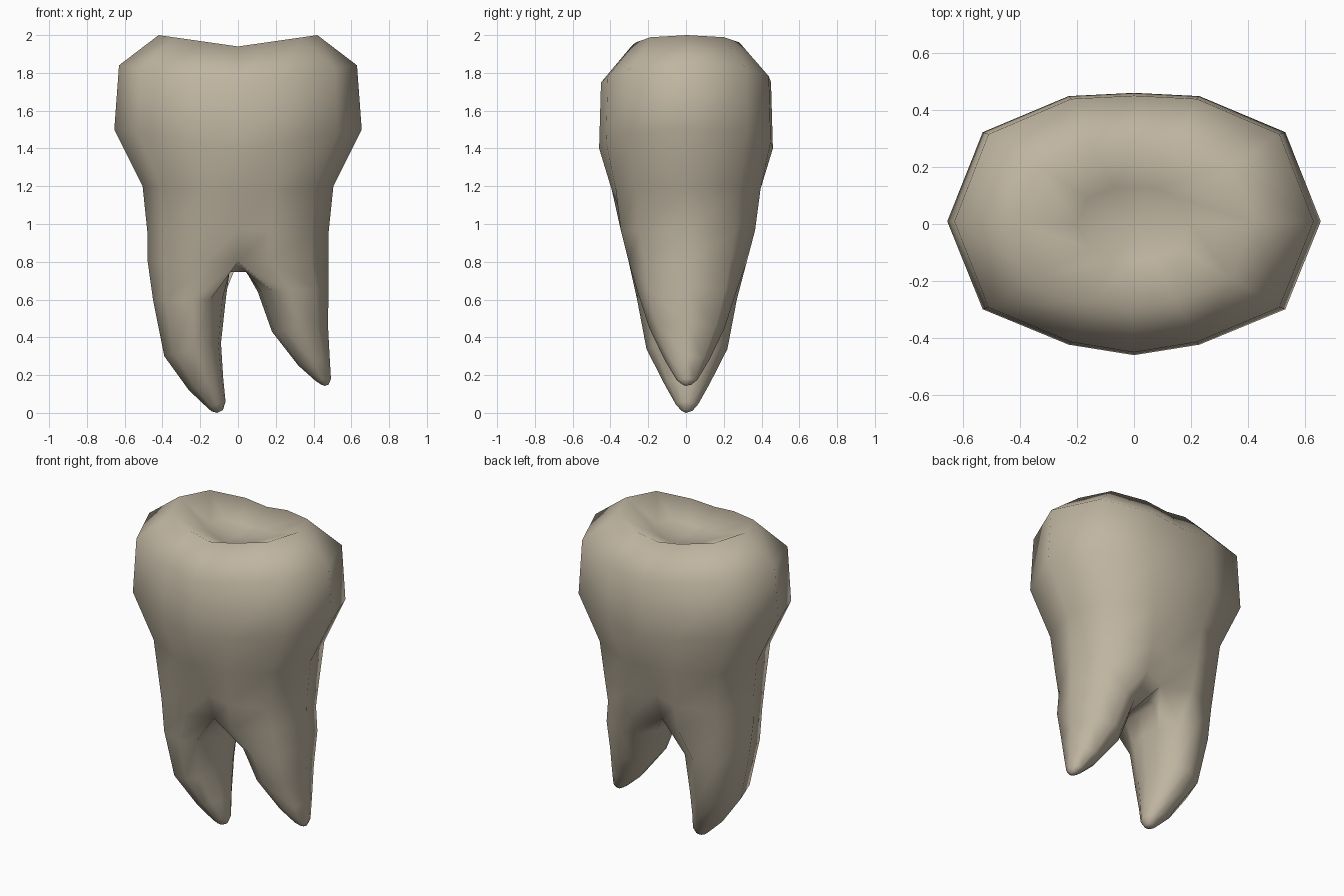
import bpy, bmesh, math

if "Cube" in bpy.data.objects:
    bpy.data.objects.remove(bpy.data.objects["Cube"])

enamel = bpy.data.materials.new("ivory enamel")
enamel.diffuse_color = (0.52, 0.46, 0.355, 1)
enamel.use_nodes = True
enamel.node_tree.nodes["Principled BSDF"].inputs["Base Color"].default_value = enamel.diffuse_color

bm = bmesh.new()

# Twelve-sided outline, starting front middle and running round the left side
OUTLINE = [(0, -1), (-.35, -.92), (-.81, -.65), (-1, .02), (-.81, .70), (-.35, .975),
           (0, 1), (.35, .975), (.81, .70), (1, .02), (.81, -.65), (.35, -.92)]


def ring(rx, ry, z_side, z_mid, pinch=1.0, cx=0.0):
    """Body ring; z runs from z_mid (front/back) to z_side, pinch pulls the middle in."""
    out = []
    for fx, fy in OUTLINE:
        y = ry * fy * (pinch if fx == 0 else 1)
        z = z_mid + (z_side - z_mid) * abs(fx)
        out.append(bm.verts.new((cx + rx * fx, y, z)))
    return out


def bridge(a, b):
    n = len(a)
    for i in range(n):
        j = (i + 1) % n
        bm.faces.new((a[i], a[j], b[j], b[i]))


def fan(loop, tip):
    for i in range(len(loop)):
        bm.faces.new((loop[i], loop[(i + 1) % len(loop)], tip))


# Crown and neck, from the chewing pit down to where the roots part
body = [ring(.20, .13, 1.90, 1.87),
        ring(.42, .29, 2.00, 1.94),
        ring(.63, .45, 1.84, 1.75),
        ring(.655, .46, 1.50, 1.40),
        ring(.505, .405, 1.20, 1.18, .97),
        ring(.48, .375, .96, .97, .80)]
fan(body[0], bm.verts.new((0, 0, 1.855)))
for a, b in zip(body, body[1:]):
    bridge(a, b)

# Lower body ring dips to the fork at the front and back middle
fork = ring(.478, .33, .80, .80, .74)
bridge(body[-1], fork)

# Saddle between the roots
saddle = {s: [bm.verts.new((s * .045, y, .745)) for y in (.13, 0, -.13)] for s in (-1, 1)}
for i in range(2):
    bm.faces.new((saddle[-1][i], saddle[-1][i + 1], saddle[1][i + 1], saddle[1][i]))
bm.faces.new((fork[0], saddle[-1][2], saddle[1][2]))
bm.faces.new((fork[6], saddle[-1][0], saddle[1][0]))

ANGLES = [125, 95, 50, 0, -50, -95, -125, -155, 180, 155]


def root(s, sections, tip):
    """Root on side s; section = outer x, outer z, inner x, inner z, half depth."""
    if s < 0:
        loop = fork[0:7] + saddle[-1]
    else:
        loop = [fork[0]] + fork[:5:-1] + saddle[1]
    for xo, zo, xi, zi, ry in sections:
        new = []
        for a in ANGLES:
            t = (math.cos(math.radians(a)) + 1) / 2
            new.append(bm.verts.new((xi + (xo - xi) * t,
                                     -ry * math.sin(math.radians(a)) + .005,
                                     zi + (zo - zi) * t)))
        bridge(loop, new)
        loop = new
    fan(loop, bm.verts.new(tip))


root(-1, [(-.45, .60, -.065, .60, .265),
          (-.39, .30, -.09, .37, .215),
          (-.26, .12, -.078, .18, .12),
          (-.165, .03, -.066, .06, .06),
          (-.14, .008, -.08, .015, .03)], (-.11, 0, 0))
root(1, [(.48, .66, .105, .64, .265),
         (.476, .47, .18, .43, .20),
         (.485, .30, .32, .25, .115),
         (.492, .18, .41, .17, .055),
         (.48, .15, .44, .15, .025)], (.46, 0, .143))

bmesh.ops.recalc_face_normals(bm, faces=bm.faces[:])
for f in bm.faces:
    f.smooth = True
mesh = bpy.data.meshes.new("tooth")
bm.to_mesh(mesh)
bm.free()
mesh.materials.append(enamel)
tooth = bpy.data.objects.new("tooth", mesh)
bpy.context.collection.objects.link(tooth)
